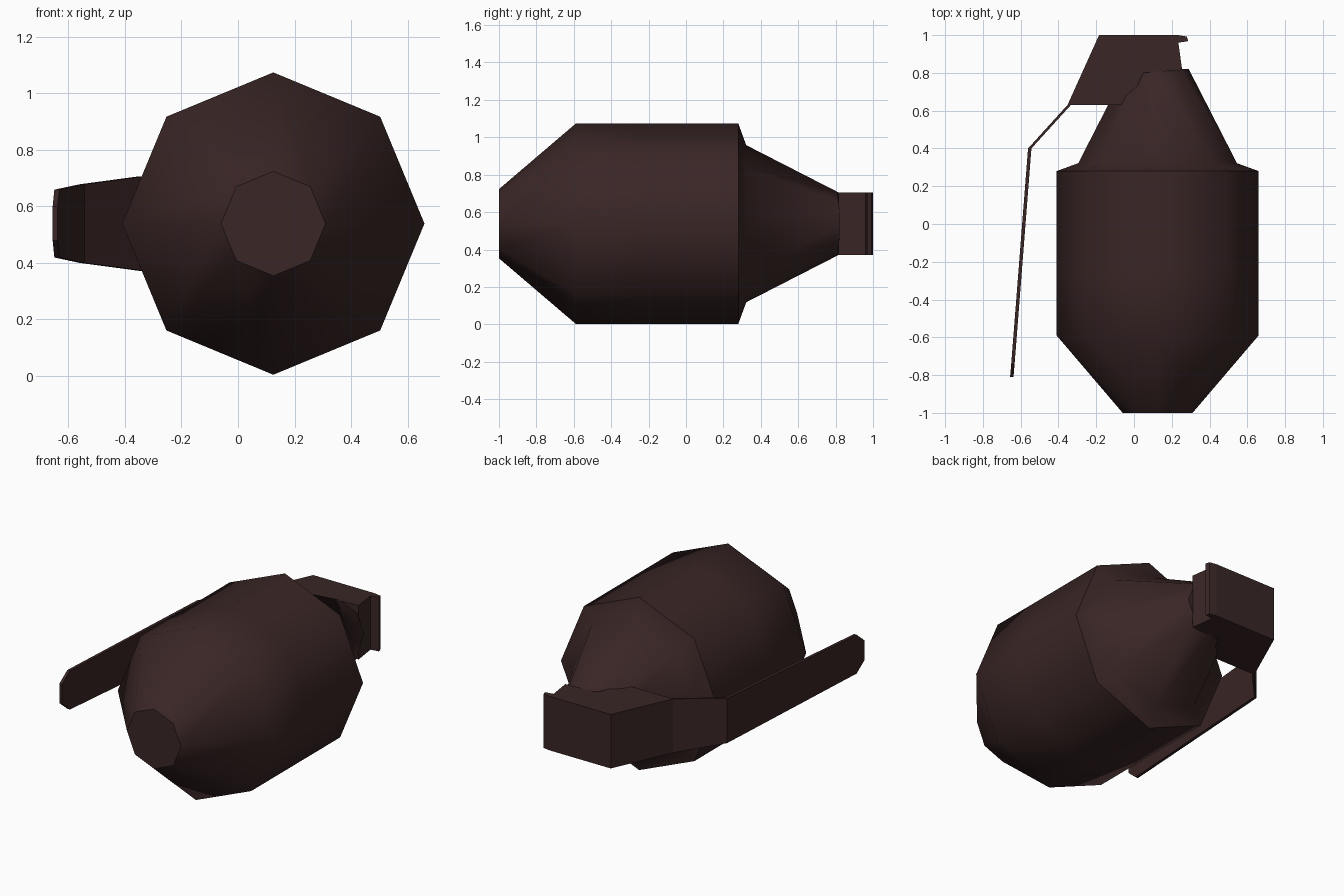
import bpy, bmesh, math

if "Cube" in bpy.data.objects:
    bpy.data.objects.remove(bpy.data.objects["Cube"])

CX, CZ = 0.125, 0.538          # long axis of the body (runs along y)

metal = bpy.data.materials.new("dark brown metal")
metal.diffuse_color = (0.042, 0.019, 0.019, 1)
metal.use_nodes = True
metal.node_tree.nodes["Principled BSDF"].inputs["Base Color"].default_value = metal.diffuse_color


def finish(name, bm):
    bmesh.ops.recalc_face_normals(bm, faces=bm.faces)
    me = bpy.data.meshes.new(name)
    bm.to_mesh(me)
    bm.free()
    ob = bpy.data.objects.new(name, me)
    bpy.context.collection.objects.link(ob)
    me.materials.append(metal)
    return ob


def loft(name, rings):
    """Skin a list of equal-length closed rings and cap both ends."""
    bm = bmesh.new()
    rows = [[bm.verts.new(p) for p in ring] for ring in rings]
    n = len(rows[0])
    for a, b in zip(rows, rows[1:]):
        for i in range(n):
            j = (i + 1) % n
            bm.faces.new((a[i], a[j], b[j], b[i]))
    bm.faces.new(rows[0])
    bm.faces.new(rows[-1])
    return finish(name, bm)


# Eight-sided body with tapered base, shoulder step and conical neck
profile = [(-1.0, 0.185), (-0.59, 0.535), (-0.25, 0.535), (0.28, 0.535),
           (0.322, 0.42), (0.82, 0.165)]
body = loft("body", [[(CX + r * math.cos(k * math.pi / 4), y,
                       CZ + r * math.sin(k * math.pi / 4)) for k in range(8)]
                     for y, r in profile])
bpy.context.view_layer.objects.active = body
body.select_set(True)
bpy.ops.object.shade_smooth_by_angle(angle=math.radians(47))

# Fuze head: flat outline seen from the top, extruded through its height
outline = [(-0.185, 1.0), (0.235, 1.0), (0.28, 0.992), (0.287, 0.968),
           (0.235, 0.96), (0.255, 0.815), (0.05, 0.80), (-0.03, 0.63),
           (-0.352, 0.63)]
loft("fuze_head", [[(x, y, CZ + s * 0.167) for x, y in outline]
                   for s in (-1, 1)])

# Safety lever: thin bent strip, narrowing to a chamfered tip
path = [(-0.352, 0.63, 0.167), (-0.561, 0.40, 0.139),
        (-0.650, -0.74, 0.12), (-0.656, -0.81, 0.06)]   # x, y, half width
T = 0.018
sections = []
for x, y, w in path:
    sections.append([(x, y, CZ - w), (x + T, y, CZ - w),
                     (x + T, y, CZ + w), (x, y, CZ + w)])
loft("safety_lever", sections)
